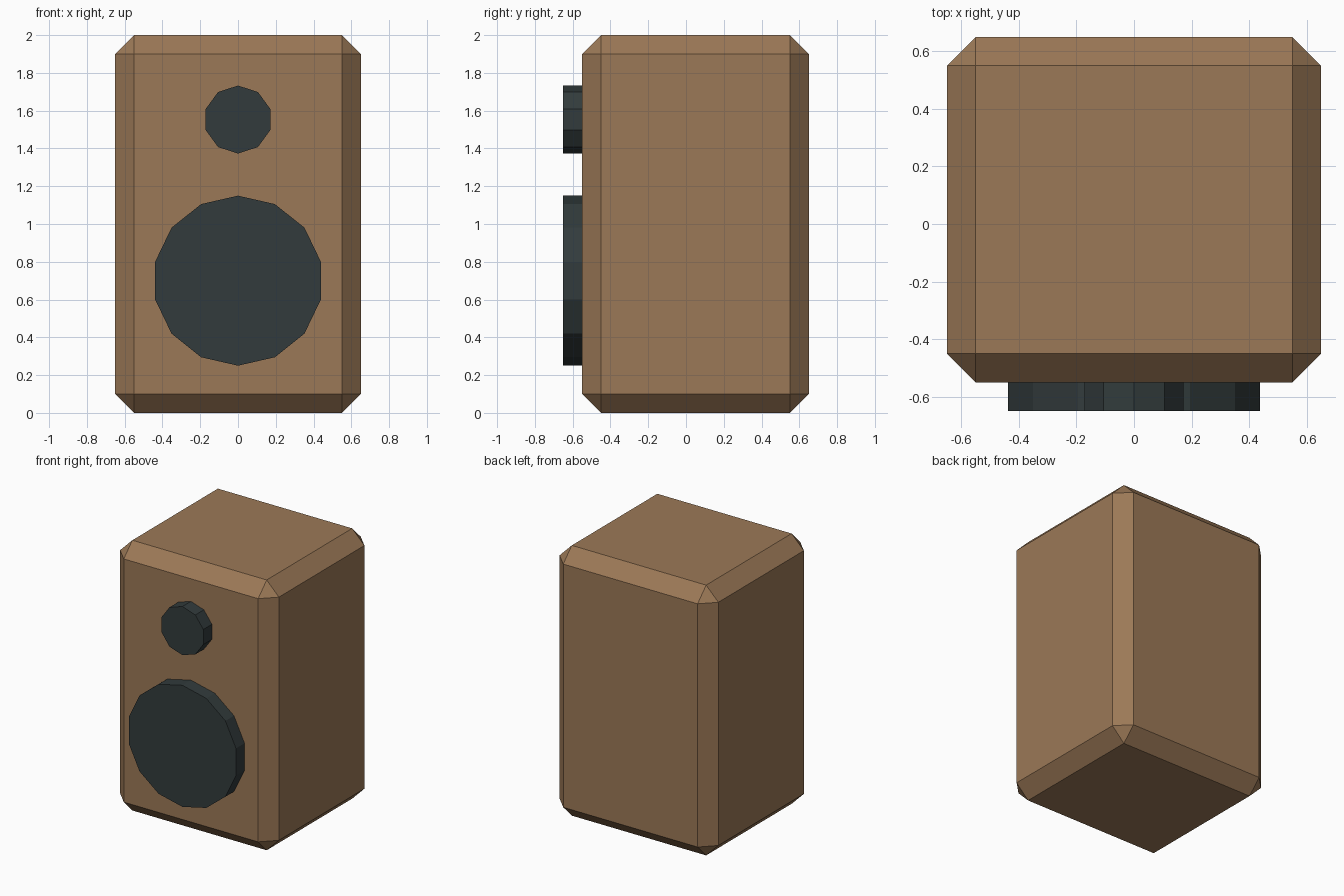
import bpy
import math

if "Cube" in bpy.data.objects:
    bpy.data.objects.remove(bpy.data.objects["Cube"])


def make_material(name, color):
    mat = bpy.data.materials.new(name)
    mat.diffuse_color = (*color, 1.0)
    mat.use_nodes = True
    mat.node_tree.nodes["Principled BSDF"].inputs["Base Color"].default_value = mat.diffuse_color
    return mat


wood = make_material("wood_brown", (0.33, 0.19, 0.095))
charcoal = make_material("dark_charcoal", (0.032, 0.044, 0.045))

FRONT_Y = -0.55


def add_driver(name, sides, radius, z, depth=0.10):
    """Flat-sided disc standing proud of the front panel."""
    bpy.ops.mesh.primitive_cylinder_add(
        vertices=sides, radius=radius, depth=depth,
        location=(0, FRONT_Y - depth / 2, z), rotation=(math.pi / 2, 0, 0))
    driver = bpy.context.object
    driver.name = name
    driver.data.materials.append(charcoal)


# Cabinet: box with chamfered edges
bpy.ops.mesh.primitive_cube_add(size=1, location=(0, 0.05, 1.0))
cabinet = bpy.context.object
cabinet.name = "cabinet"
cabinet.scale = (1.30, 1.20, 2.0)
bpy.ops.object.transform_apply(location=False, rotation=False, scale=True)
cabinet.data.materials.append(wood)
bevel = cabinet.modifiers.new("chamfer", 'BEVEL')
bevel.width = 0.10
bevel.segments = 1

# Speaker drivers
add_driver("woofer", 14, 0.45, 0.70)
add_driver("tweeter", 10, 0.18, 1.553)
